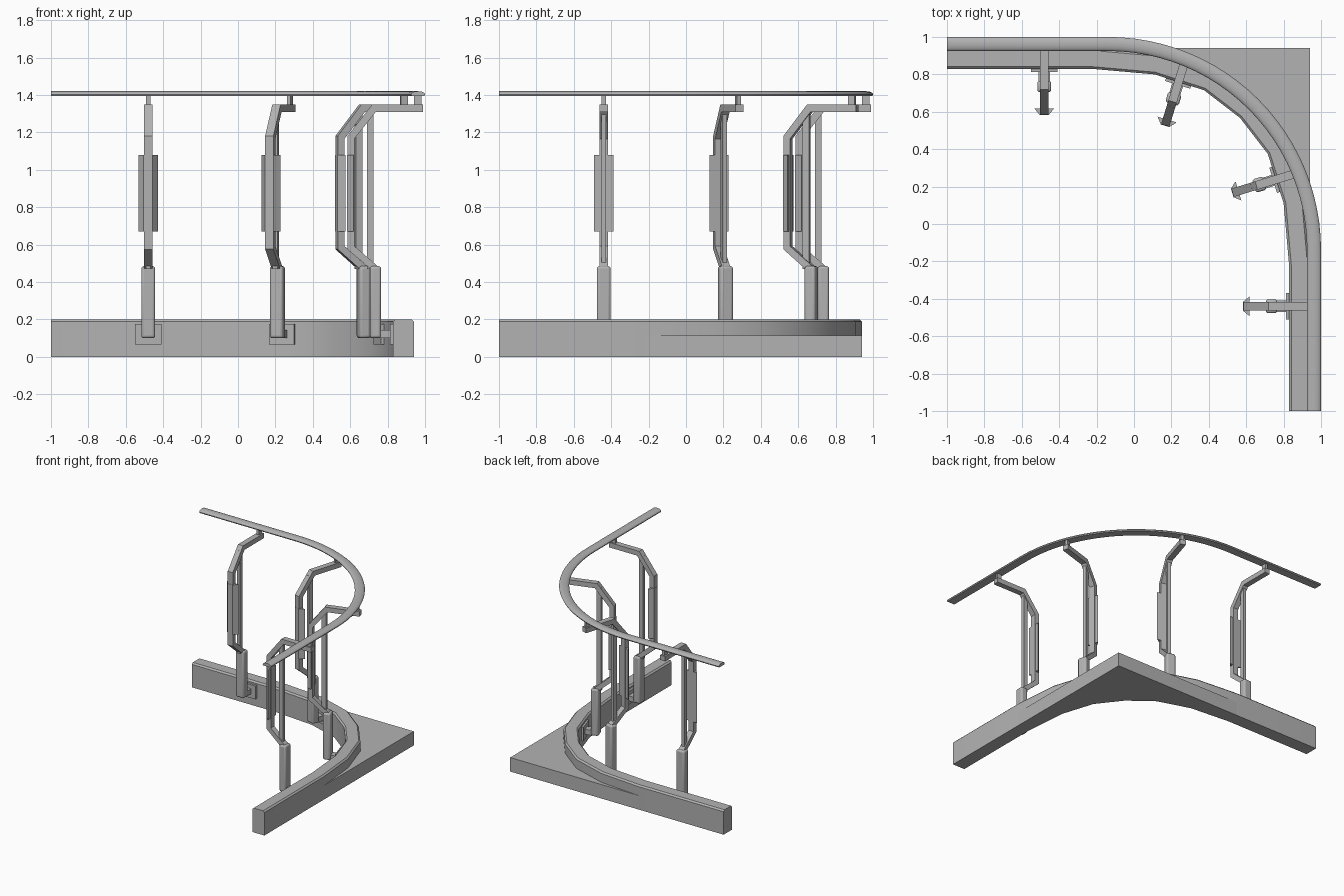
import bpy, bmesh, math
from mathutils import Vector, Matrix

cube = bpy.data.objects.get("Cube")
if cube:
    bpy.data.objects.remove(cube, do_unlink=True)

grey = bpy.data.materials.new("plain grey")
grey.use_nodes = True
grey.diffuse_color = (0.45, 0.45, 0.45, 1)
grey.node_tree.nodes["Principled BSDF"].inputs["Base Color"].default_value = grey.diffuse_color


def finish(name, bm, matrix=Matrix(), bevel=0.0, smooth=0):
    bmesh.ops.recalc_face_normals(bm, faces=bm.faces)
    mesh = bpy.data.meshes.new(name)
    bm.to_mesh(mesh)
    bm.free()
    mesh.materials.append(grey)
    obj = bpy.data.objects.new(name, mesh)
    bpy.context.collection.objects.link(obj)
    obj.matrix_world = matrix
    if bevel:
        mod = obj.modifiers.new("rounded edges", "BEVEL")
        mod.width, mod.segments = bevel, 3
    if smooth:
        bpy.ops.object.select_all(action="DESELECT")
        obj.select_set(True)
        bpy.context.view_layer.objects.active = obj
        bpy.ops.object.shade_smooth_by_angle(angle=math.radians(smooth))
    return obj


def prism(name, points, direction, **options):
    """Extrude a closed outline of 3D points along a direction."""
    bm = bmesh.new()
    face = bm.faces.new([bm.verts.new(p) for p in points])
    side = bmesh.ops.extrude_face_region(bm, geom=[face])["geom"]
    bmesh.ops.translate(bm, vec=direction, verts=[v for v in side if isinstance(v, bmesh.types.BMVert)])
    return finish(name, bm, **options)


def box(name, x, y, z, **options):
    outline = [(x[0], y[0], z[0]), (x[1], y[0], z[0]), (x[1], y[1], z[0]), (x[0], y[1], z[0])]
    return prism(name, outline, (0, 0, z[1] - z[0]), **options)


def offset_path(path, distance):
    """Shift a flat path to its left with mitred corners."""
    result = []
    for i, p in enumerate(path):
        before = (p - path[i - 1]).normalized() if i else None
        after = (path[i + 1] - p).normalized() if i < len(path) - 1 else None
        before, after = before or after, after or before
        n1, n2 = Vector((-before.y, before.x)), Vector((-after.y, after.x))
        result.append(p + (n1 + n2) * distance / (1 + n1.dot(n2)))
    return result


def sweep(name, path, profile, **options):
    """Carry a profile of (offset, height) pairs along a flat path."""
    bm = bmesh.new()
    lines = [[bm.verts.new((p.x, p.y, z)) for p in offset_path(path, d)] for d, z in profile]
    for a, b in zip(lines, lines[1:] + lines[:1]):
        for i in range(len(path) - 1):
            bm.faces.new((a[i], a[i + 1], b[i + 1], b[i]))
    for end in (0, -1):
        bm.faces.new([line[end] for line in lines])
    return finish(name, bm, **options)


# Curved base beam, mirrored across the diagonal
half = [Vector(p) for p in ((-1, 0.83), (-0.23, 0.83), (0.11, 0.80), (0.375, 0.715))]
inner = half + [Vector((0.567, 0.567))] + [p.yx for p in reversed(half)]
sweep("base_beam", inner,
      [(0, 0), (0.11, 0), (0.11, 0.188), (0.098, 0.2), (0.012, 0.2), (0, 0.188)], smooth=30)

# Lower square corner outside the bend
middle = offset_path(inner, 0.055)[1:-1]
corner = middle + [Vector(p) for p in ((0.94, -0.23), (0.94, 0.94), (-0.23, 0.94))]
prism("base_corner", [(p.x, p.y, 0) for p in corner], (0, 0, 0.115))

# Half-round handrail
centre, radius, steps = -0.14, 1.1025, 24
arc = [Vector((centre + radius * math.sin(a), centre + radius * math.cos(a)))
       for a in (math.pi / 2 * i / steps for i in range(steps + 1))]
rail_path = [Vector((-1, centre + radius))] + arc + [Vector((centre + radius, -1))]
dome = [(0.0375 * math.cos(math.pi * i / 10), 1.403 + 0.017 * math.sin(math.pi * i / 10))
        for i in range(11)]
sweep("handrail", rail_path, [(-0.034, 1.395), (0.034, 1.395)] + dome, smooth=35)


def post(label, origin, degrees):
    """One bracket; local x points outward to the rail, y runs along the beam."""
    m = Matrix.Translation(origin) @ Matrix.Rotation(math.radians(degrees), 4, "Z")
    # Foot fixed to the beam
    box(label + "_wall_plate", (0.812, 0.835), (-0.07, 0.07), (0.065, 0.175), matrix=m)
    box(label + "_foot_arm", (0.74, 0.82), (-0.03, 0.03), (0.1, 0.142), matrix=m)
    box(label + "_foot_sleeve", (0.705, 0.765), (-0.037, 0.037), (0.1, 0.485),
        matrix=m, bevel=0.014, smooth=35)
    # Bent bar and its rail arm
    outside = [(0.725, 0.455), (0.585, 0.575), (0.585, 1.18), (0.718, 1.35), (0.99, 1.35)]
    inside = [(0.99, 1.31), (0.737, 1.31), (0.622, 1.165), (0.622, 0.592), (0.75, 0.482)]
    prism(label + "_bent_bar", [(x, -0.023, z) for x, z in outside + inside],
          (0, 0.046, 0), matrix=m)
    # Straight rear bar
    box(label + "_rear_bar", (0.69, 0.725), (-0.013, 0.013), (0.47, 1.315), matrix=m)
    # Winged front grip
    wings = [(0.583, -0.024), (0.583, 0.024), (0.618, 0.053), (0.618, -0.053)]
    prism(label + "_winged_panel", [(x, y, 0.67) for x, y in wings], (0, 0, 0.41), matrix=m)
    # Pin under the handrail
    box(label + "_rail_pin", (0.942, 0.98), (-0.011, 0.011), (1.345, 1.4), matrix=m)


post("left_end_post", (0, -0.44, 0), 0)
post("right_end_post", (-0.48, 0, 0), 90)
# Posts on the bend, mirrored across the diagonal
tilt = math.radians(17)
ox, oy = 0.527 - 0.585 * math.cos(tilt), 0.167 - 0.585 * math.sin(tilt)
post("left_bend_post", (ox, oy, 0), 17)
post("right_bend_post", (oy, ox, 0), 73)
